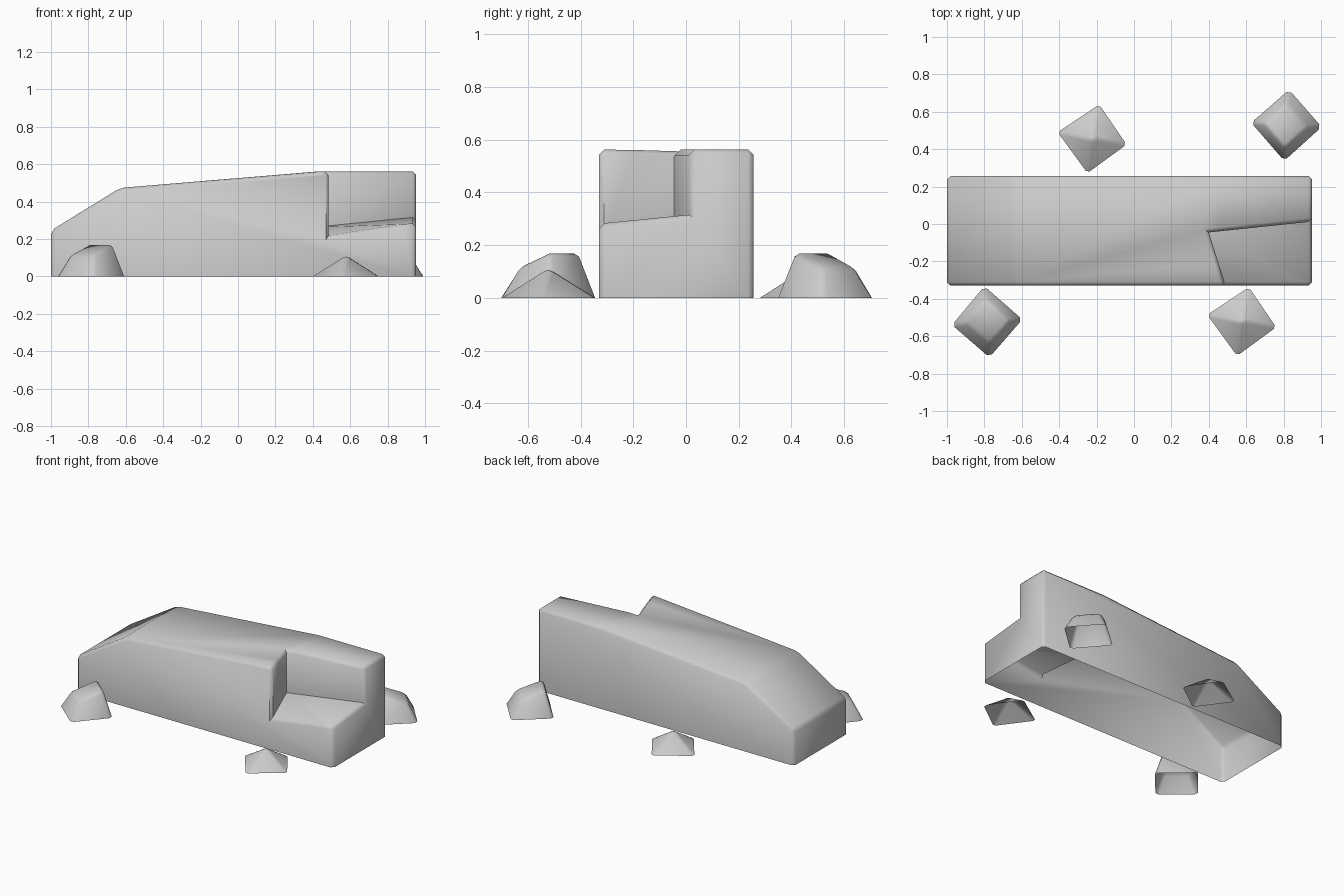
import bpy, bmesh, math
from mathutils import Matrix

if "Cube" in bpy.data.objects:
    bpy.data.objects.remove(bpy.data.objects["Cube"])


def loft(name, lower, upper):
    """Closed solid joining two rings of points."""
    bm = bmesh.new()
    a = [bm.verts.new(p) for p in lower]
    b = [bm.verts.new(p) for p in upper]
    n = len(a)
    bm.faces.new(a)
    bm.faces.new(b)
    for i in range(n):
        j = (i + 1) % n
        bm.faces.new((a[i], a[j], b[j], b[i]))
    bmesh.ops.recalc_face_normals(bm, faces=bm.faces)
    me = bpy.data.meshes.new(name)
    bm.to_mesh(me)
    bm.free()
    ob = bpy.data.objects.new(name, me)
    bpy.context.collection.objects.link(ob)
    return ob


def finish(ob, width):
    """Chamfer outward edges above ground, open the underside, smooth."""
    bm = bmesh.new()
    bm.from_mesh(ob.data)
    bmesh.ops.remove_doubles(bm, verts=bm.verts, dist=0.0005)
    bm.normal_update()
    edges = [e for e in bm.edges
             if len(e.link_faces) == 2 and e.is_convex
             and e.calc_face_angle() > math.radians(15)
             and not all(v.co.z < 0.001 for v in e.verts)]
    bmesh.ops.bevel(bm, geom=edges, offset=width, segments=1, profile=0.5,
                    affect='EDGES', clamp_overlap=True)
    base = [f for f in bm.faces if all(v.co.z < 0.002 for v in f.verts)]
    bmesh.ops.delete(bm, geom=base, context='FACES')
    bm.to_mesh(ob.data)
    bm.free()
    bpy.ops.object.select_all(action='DESELECT')
    ob.select_set(True)
    bpy.context.view_layer.objects.active = ob
    bpy.ops.object.shade_smooth_by_angle(angle=math.radians(50))


# Long main block from a side profile
profile = [(-1, 0), (-1, 0.245), (-0.63, 0.473), (0.45, 0.562), (0.953, 0.562), (0.953, 0)]
block = loft("main_block", [(x, -0.33, z) for x, z in profile],
             [(x, 0.257, z) for x, z in profile])

# Corner notch with a sloping floor
floor = [(0.40, -0.045, 0.262), (0.512, -0.40, 0.206), (1.0, -0.40, 0.28), (1.0, 0.018, 0.322)]
cutter = loft("notch_cutter", floor, [(x, y, 0.8) for x, y, z in floor])
cutter.hide_render = True
mod = block.modifiers.new("notch", 'BOOLEAN')
mod.operation = 'DIFFERENCE'
mod.solver = 'EXACT'
mod.object = cutter
bpy.context.view_layer.objects.active = block
bpy.ops.object.modifier_apply(modifier=mod.name)
bpy.data.objects.remove(cutter, do_unlink=True)
finish(block, 0.02)

# Tall stones: tapered, with a tilted flat top
tall_base = [(-0.188, -0.015, 0), (0.012, -0.188, 0), (0.188, 0.015, 0), (-0.015, 0.192, 0)]
tall_top = [(-0.115, -0.005, 0.115), (0.013, -0.115, 0.115),
            (0.122, 0.008, 0.174), (-0.008, 0.125, 0.174)]
for name, x, y, turn in (("tall_stone_front", -0.785, -0.525, 0),
                         ("tall_stone_back", 0.815, 0.53, 172)):
    ob = loft(name, tall_base, tall_top)
    ob.data.transform(Matrix.Translation((x, y, 0)) @ Matrix.Rotation(math.radians(turn), 4, 'Z'))
    finish(ob, 0.018)

# Low stones: blunt four-sided pyramids
low_base = [(-0.186, 0.036, 0), (-0.027, -0.183, 0), (0.182, -0.03, 0), (0.036, 0.184, 0)]
low_top = [(p[0] * 0.09, p[1] * 0.09, 0.106) for p in low_base]
for name, x, y in (("low_stone_front", 0.578, -0.522), ("low_stone_back", -0.222, 0.455)):
    ob = loft(name, low_base, low_top)
    ob.data.transform(Matrix.Translation((x, y, 0)))
    finish(ob, 0.012)
